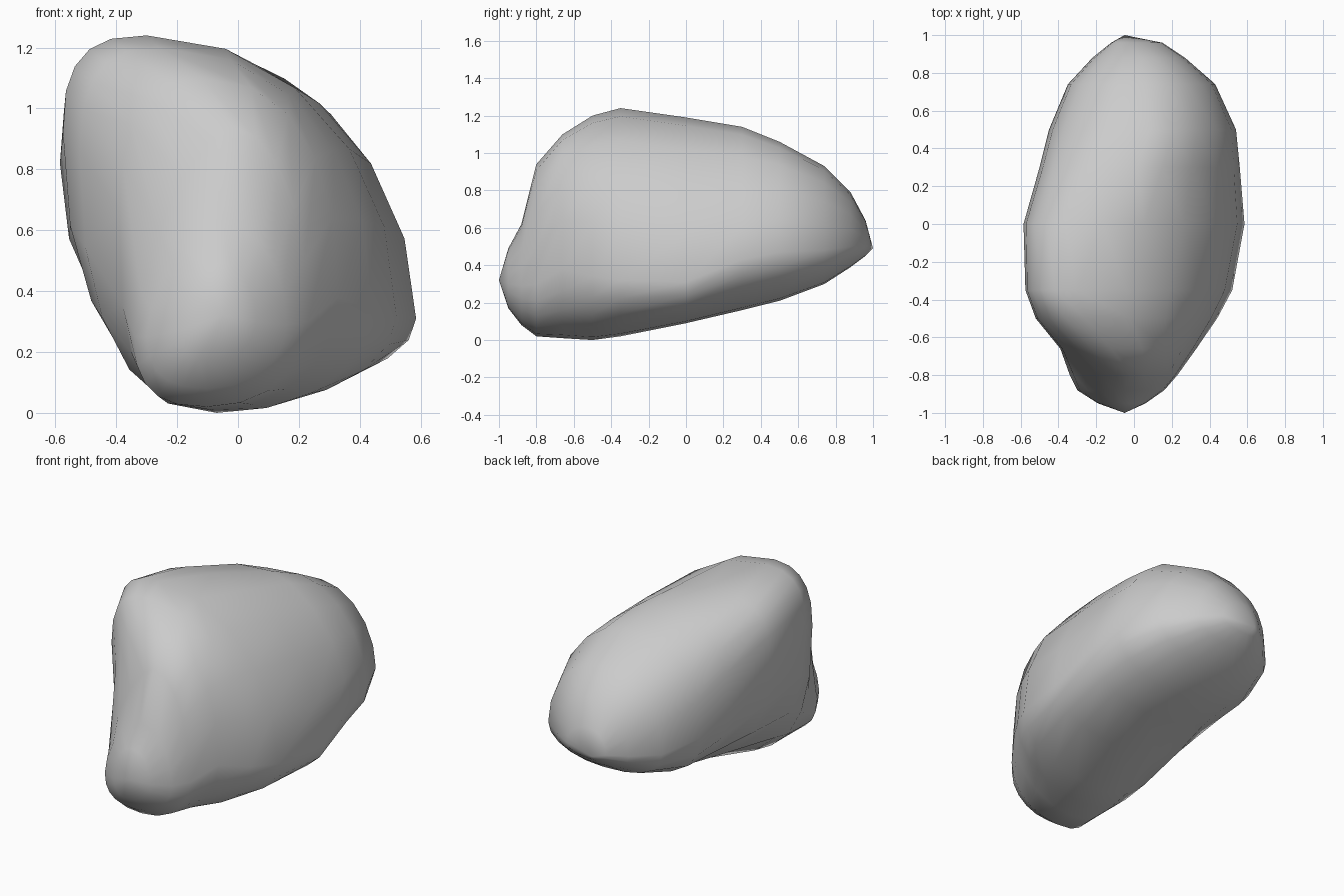
import bpy, bmesh, math

# Cross-sections from front to back:
# y, left (x, z), right (x, z), top (x, z), bottom (x, z),
# roundness of upper right, upper left, lower left (smaller is boxier)
SECTIONS = [
    (-0.95, -0.19, 0.27, 0.06, 0.30, -0.06, 0.49, -0.10, 0.17, 1.0, 1.0, 0.9),
    (-0.88, -0.30, 0.25, 0.16, 0.29, -0.05, 0.62, -0.10, 0.08, 1.0, 1.2, 0.8),
    (-0.80, -0.34, 0.25, 0.23, 0.30, -0.02, 0.94, -0.10, 0.02, 1.0, 1.3, 0.75),
    (-0.66, -0.39, 0.66, 0.33, 0.38, -0.12, 1.10, -0.09, 0.01, 0.86, 0.82, 0.65),
    (-0.50, -0.52, 0.86, 0.44, 0.34, -0.26, 1.20, -0.07, 0.00, 0.93, 0.78, 0.85),
    (-0.35, -0.575, 0.92, 0.52, 0.32, -0.30, 1.24, -0.05, 0.02, 0.98, 0.72, 0.92),
    (0.00, -0.585, 0.82, 0.585, 0.31, -0.17, 1.19, 0.08, 0.09, 1.03, 0.65, 0.92),
    (0.30, -0.50, 0.62, 0.56, 0.43, 0.02, 1.14, 0.13, 0.16, 1.2, 0.68, 0.9),
    (0.50, -0.45, 0.52, 0.54, 0.47, 0.08, 1.06, 0.10, 0.21, 1.1, 0.75, 0.85),
    (0.74, -0.35, 0.48, 0.43, 0.48, 0.06, 0.93, 0.05, 0.30, 1.03, 0.82, 0.85),
    (0.88, -0.22, 0.49, 0.27, 0.50, 0.04, 0.79, 0.00, 0.39, 0.97, 0.9, 0.9),
    (0.96, -0.12, 0.50, 0.15, 0.51, 0.00, 0.64, -0.03, 0.45, 1.0, 0.9, 0.92),
]
FRONT_TIP, BACK_TIP = (-0.05, -1.0, 0.32), (-0.05, 1.0, 0.49)
QUARTER = 5  # faces per quarter of a ring


def ring(sec):
    """Four skewed elliptical arcs joining right, top, left and bottom."""
    y, xl, zl, xr, zr, xt, zt, xb, zb, ur, ul, ll = sec
    pts = []
    arcs = [((xr, zr), (xt, zt), ur, 0), ((xt, zt), (xl, zl), ul, 1),
            ((xl, zl), (xb, zb), ll, 0), ((xb, zb), (xr, zr), 0.97, 1)]
    for (x0, z0), (x1, z1), p, from_pole in arcs:
        for i in range(QUARTER):
            a = i / QUARTER * math.pi / 2
            c, s = math.cos(a) ** p, math.sin(a) ** p
            if from_pole:
                pts.append((x0 + (x1 - x0) * s, y, z1 + (z0 - z1) * c))
            else:
                pts.append((x1 + (x0 - x1) * c, y, z0 + (z1 - z0) * s))
    return pts


# Boulder: loft the rings and close both ends at a point
bm = bmesh.new()
rings = [[bm.verts.new(p) for p in ring(s)] for s in SECTIONS]
n = QUARTER * 4
for a, b in zip(rings, rings[1:]):
    for i in range(n):
        j = (i + 1) % n
        bm.faces.new((a[i], a[j], b[j], b[i]))
for tip, r in ((FRONT_TIP, rings[0]), (BACK_TIP, rings[-1])):
    v = bm.verts.new(tip)
    for i in range(n):
        bm.faces.new((v, r[i], r[(i + 1) % n]))
bmesh.ops.recalc_face_normals(bm, faces=bm.faces)

mesh = bpy.data.meshes.new("boulder")
bm.to_mesh(mesh)
bm.free()
mesh.shade_smooth()
boulder = bpy.data.objects.new("boulder", mesh)
bpy.context.collection.objects.link(boulder)
